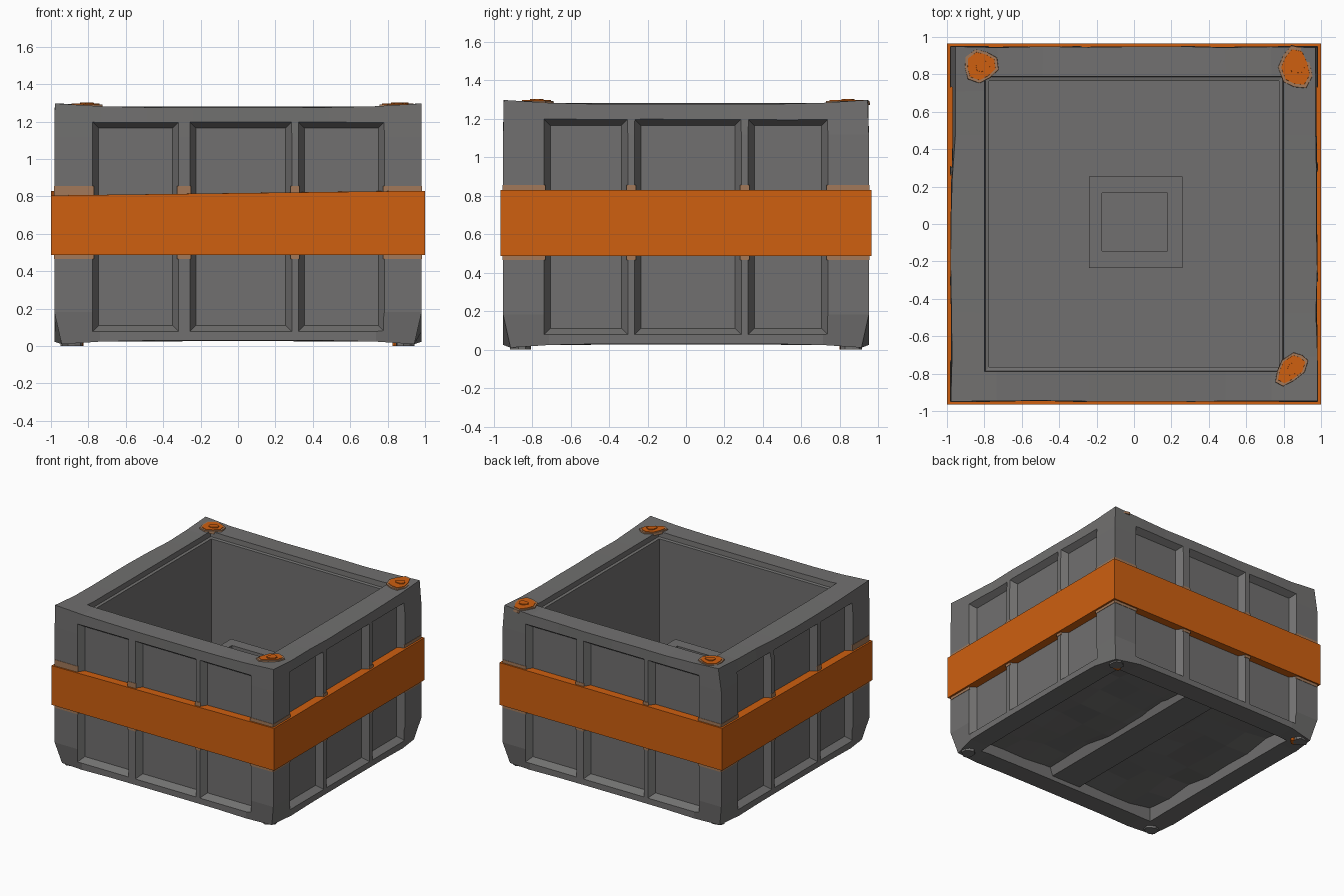
import bpy, bmesh, math, random
from mathutils import Matrix, Vector

if "Cube" in bpy.data.objects:
    bpy.data.objects.remove(bpy.data.objects["Cube"])
random.seed(4)

def material(name, rgb):
    m = bpy.data.materials.new(name)
    m.diffuse_color = (*rgb, 1)
    m.use_nodes = True
    m.node_tree.nodes["Principled BSDF"].inputs["Base Color"].default_value = m.diffuse_color
    return m

GREY = material("crate grey", (0.165, 0.162, 0.16))
ORANGE = material("band orange", (0.62, 0.115, 0.005))
TAN = material("worn orange", (0.36, 0.19, 0.10))
HX, HY = 0.982, 0.95          # body half sizes

def finish(name, bm, mat):
    bmesh.ops.recalc_face_normals(bm, faces=bm.faces[:])
    me = bpy.data.meshes.new(name)
    bm.to_mesh(me)
    bm.free()
    ob = bpy.data.objects.new(name, me)
    me.materials.append(mat)
    bpy.context.collection.objects.link(ob)
    return ob

def bridge(bm, a, b):
    n = len(a)
    for i in range(n):
        bm.faces.new((a[i], a[(i + 1) % n], b[(i + 1) % n], b[i]))

def rect(bm, hx, hy, z, cx=0, cy=0):
    return [bm.verts.new((cx + sx * hx, cy + sy * hy, z))
            for sx, sy in ((-1, -1), (1, -1), (1, 1), (-1, 1))]

def loft(bm, rings):
    """Closed solid through rectangular rings (hx, hy, z, cx, cy)."""
    loops = [rect(bm, *r) for r in rings]
    for a, b in zip(loops, loops[1:]):
        bridge(bm, a, b)
    bm.faces.new(loops[0])
    bm.faces.new(loops[-1])

def solid(name, rings, mat):
    bm = bmesh.new()
    loft(bm, rings)
    return finish(name, bm, mat)

def box(bm, lo, hi, M=Matrix()):
    size = Vector(hi) - Vector(lo)
    mid = (Vector(hi) + Vector(lo)) / 2
    bmesh.ops.create_cube(bm, size=1, matrix=M @ Matrix.Translation(mid) @ Matrix.Diagonal((*size, 1)))

# Four sides: rotation, distance of the wall, panel spans, half width
FRONT = ((-0.77, -0.325), (-0.25, 0.28), (0.33, 0.775))
SIDE = ((-0.73, -0.31), (-0.26, 0.28), (0.33, 0.73))
SIDES = [(Matrix.Rotation(k * math.pi / 2, 4, 'Z'),
          HX if k % 2 else HY, SIDE if k % 2 else FRONT,
          HY if k % 2 else HX) for k in range(4)]

# Body block with worn top and bottom rims
bm = bmesh.new()
bmesh.ops.create_cube(bm, size=2)
bmesh.ops.subdivide_edges(bm, edges=bm.edges[:], cuts=7, use_grid_fill=True)
for v in bm.verts:
    x, y, z = v.co
    m = min(abs(x), abs(y)) if max(abs(x), abs(y)) > 0.99 else 0.75
    v.co = (x * HX, y * HY, 0.65 + z * 0.625)
    if z > 0.99:
        v.co.z = 1.275 + 0.022 * m ** 4
        if max(abs(x), abs(y)) > 0.99:
            v.co.x *= 1 - random.uniform(0, 0.012)
            v.co.y *= 1 - random.uniform(0, 0.008)
        if x < -0.99 and y > 0.33:      # chipped length of the left rim
            v.co.x = -0.955
    elif z < -0.99:
        v.co.z = 0.03 - 0.02 * m ** 4
        if abs(x) > 0.99 and abs(y) > 0.99:
            v.co.x *= 0.96
            v.co.y *= 0.96
body = finish("crate_body", bm, GREY)

# Cutters: wall panels, interior with sloped lip, hollow underside
bm = bmesh.new()
for M, d, spans, hw in SIDES:
    for a, b in spans:
        loops = []
        for dep, s in ((0.05, -0.04), (-0.05, 0.025)):
            loops.append([bm.verts.new(M @ Vector((u, -d - dep, z))) for u, z in
                          ((a + s, 0.085 + s), (b - s, 0.085 + s),
                           (b - s, 1.19 - s), (a + s, 1.19 - s))])
        bridge(bm, *loops)
        bm.faces.new(loops[0])
        bm.faces.new(loops[1])
loft(bm, [(0.775, 0.765, 0.2), (0.775, 0.765, 1.235), (0.795, 0.785, 1.24), (0.81, 0.80, 1.4)])
loft(bm, [(0.83, 0.80, -0.1), (0.81, 0.78, 0.14)])
cutter = finish("hollow_cutter", bm, GREY)
cutter.hide_render = True
mod = body.modifiers.new("hollows", 'BOOLEAN')
mod.operation = 'DIFFERENCE'
mod.solver = 'EXACT'
mod.object = cutter
dg = bpy.context.evaluated_depsgraph_get()
body.data = bpy.data.meshes.new_from_object(body.evaluated_get(dg))
body.modifiers.clear()
bpy.data.objects.remove(cutter)

# Orange band around the middle
bm = bmesh.new()
loops = [rect(bm, hx, hy, z) for hx, hy, z in
         ((1.0, 0.965, 0.487), (1.0, 0.965, 0.83), (0.925, 0.893, 0.83), (0.925, 0.893, 0.487))]
for i in range(4):
    bridge(bm, loops[i], loops[(i + 1) % 4])
for v in loops[1][:1] + loops[2][:1]:
    v.co.z = 0.805
finish("orange_band", bm, ORANGE)

# Worn paint on the posts just above and below the band
bm = bmesh.new()
for M, d, sp, hw in SIDES:
    posts = ((-hw, sp[0][0]), (sp[0][1], sp[1][0]), (sp[1][1], sp[2][0]), (sp[2][1], hw))
    for a, b in posts:
        box(bm, (a, -d - 0.003, 0.465), (b, -d + 0.004, 0.855), M)
finish("worn_paint", bm, TAN)

# Central pedestal with a shallow square socket
solid("floor_pedestal", [(0.25, 0.245, 0.19, 0.01, 0.01), (0.25, 0.245, 0.76, 0.01, 0.01),
                         (0.175, 0.155, 0.76, 0.005, 0.01), (0.175, 0.155, 0.72, 0.005, 0.01)], GREY)

# Dented underside and its beam
bm = bmesh.new()
bmesh.ops.create_grid(bm, x_segments=8, y_segments=7, size=1)
for v in bm.verts:
    v.co = (v.co.x * 0.815, v.co.y * 0.785, 0.12 + random.uniform(-0.025, 0.015))
finish("underside_panel", bm, GREY)
solid("underside_beam", [(0.13, 0.80, 0.06), (0.17, 0.80, 0.15)], GREY)

# Chipped paint patches on the rim corners
def patch(name, x, y, z0, z1, rx, ry, rot, mat):
    bm = bmesh.new()
    bmesh.ops.create_cone(bm, cap_ends=True, segments=9, radius1=1, radius2=0.97, depth=1)
    for v in bm.verts:
        a = math.atan2(v.co.y, v.co.x)
        k = 1 + 0.1 * math.sin(3 * a + x * 5)
        v.co = (v.co.x * rx * k, v.co.y * ry * k, z0 if v.co.z < 0 else z1)
    R = Matrix.Translation((x, y, 0)) @ Matrix.Rotation(rot, 4, 'Z')
    bmesh.ops.transform(bm, matrix=R, verts=bm.verts)
    finish(name, bm, mat)

for i, (x, y, rx, ry, rot) in enumerate(((-0.82, 0.845, 0.08, 0.075, 0.3),
                                         (0.865, 0.835, 0.075, 0.10, 0.2),
                                         (0.84, -0.775, 0.09, 0.055, 0.8))):
    patch(f"rim_chip_edge_{i}", x, y, 1.27, 1.292, rx * 1.2, ry * 1.2, rot, TAN)
    patch(f"rim_chip_{i}", x, y, 1.27, 1.296, rx, ry, rot, ORANGE)
    patch(f"rim_splinter_{i}", x + 0.01, y, 1.27, 1.303, 0.04, 0.03, rot, ORANGE)

# Rough feet under the bottom corners, with two paint chips
for i, (x, y) in enumerate(((-1, -1), (1, -1), (1, 1), (-1, 1))):
    patch(f"corner_foot_{i}", x * 0.89, y * 0.86, 0.0, 0.06, 0.055, 0.05, i, GREY)
for i, x in enumerate((-0.86, 0.86)):
    patch(f"foot_chip_{i}", x, 0.83, -0.0, 0.05, 0.035, 0.03, 0.5, ORANGE)
